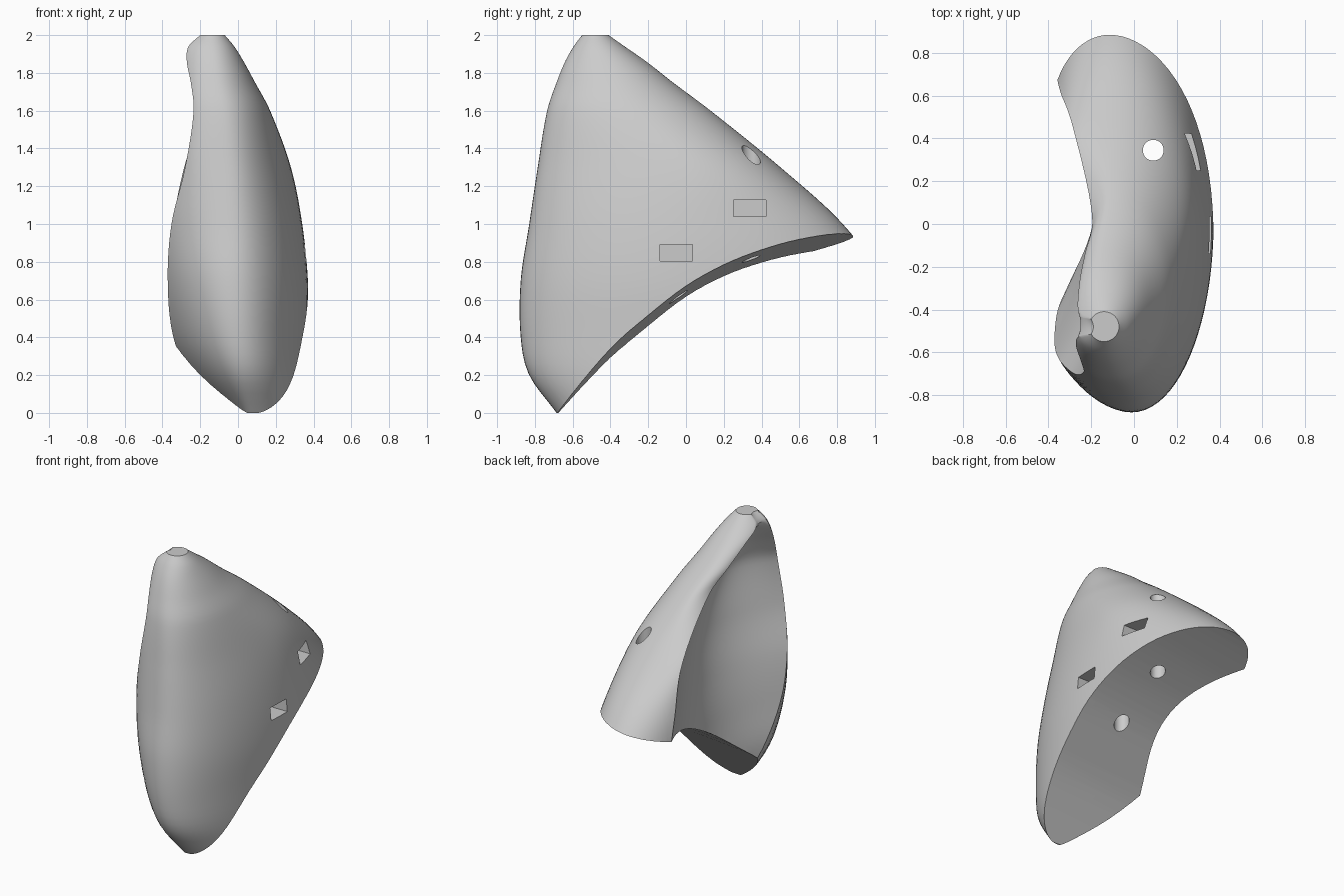
import bpy, bmesh, math

cube = bpy.data.objects.get("Cube")
if cube:
    bpy.data.objects.remove(cube, do_unlink=True)

grey = bpy.data.materials.new("plain_grey")
grey.use_nodes = True
colour = (0.6, 0.6, 0.6, 1)
grey.diffuse_color = colour
grey.node_tree.nodes["Principled BSDF"].inputs["Base Color"].default_value = colour

# Section keys: height, front lip, front point, widest point, rear point, rear lip, hollow depth
KEYS = [
    (0, -.05, -.3, .07, -.685, .37, 0, -.1, 1.1, -.3, .8, .1),
    (.2, -.25, -.26, .03, -.83, .37, 0, -.1, 1.1, -.36, .8, .17),
    (.4, -.342, -.36, 0, -.875, .37, 0, -.1, 1.1, -.37, .8, .18),
    (.7, -.372, -.53, -.02, -.875, .37, 0, -.09, 1.04, -.365, .72, .19),
    (1, -.352, -.63, -.03, -.83, .34, 0, -.09, .83, -.345, .62, .21),
    (1.3, -.28, -.7, -.05, -.785, .28, -.02, -.1, .5, -.285, .45, .2),
    (1.6, -.235, -.69, -.08, -.735, .17, -.28, -.11, .13, -.195, .03, .16),
    (1.75, -.25, -.635, -.11, -.685, .09, -.37, -.14, -.07, -.232, -.15, .14),
    (1.86, -.271, -.57, -.125, -.64, .03, -.42, -.15, -.21, -.257, -.29, .09),
    (1.94, -.262, -.53, -.135, -.595, -.02, -.46, -.145, -.325, -.258, -.42, .01),
    (2, -.2, -.515, -.14, -.55, -.07, -.48, -.14, -.41, -.2, -.445, .01),
]


def spline(keys, t):
    """Smooth interpolation of all columns against the first one."""
    i = max(k for k in range(len(keys) - 1) if keys[k][0] <= t or k == 0)
    a, b = keys[i], keys[i + 1]
    before, after = keys[max(i - 1, 0)], keys[min(i + 2, len(keys) - 1)]
    h = b[0] - a[0]
    u = (t - a[0]) / h
    row = []
    for c in range(1, len(a)):
        m = (b[c] - before[c]) / (b[0] - before[0]) * h
        n = (after[c] - a[c]) / (after[0] - a[0]) * h
        row.append((2*u**3 - 3*u*u + 1) * a[c] + (u**3 - 2*u*u + u) * m
                   + (3*u*u - 2*u**3) * b[c] + (u**3 - u*u) * n)
    return row


def arc(start, end, sweep, steps):
    """Elliptic arc that leaves start along x and turns by the sweep angle."""
    total = math.radians(sweep)
    pts = []
    for k in range(steps + 1):
        angle = total * k / steps
        fx = math.sin(angle) / math.sin(total)
        fy = (1 - math.cos(angle)) / (1 - math.cos(total))
        pts.append((start[0] + (end[0] - start[0]) * fx,
                    start[1] + (end[1] - start[1]) * fy))
    return pts


def section(z):
    values = spline(KEYS, z)
    depth = values.pop()
    lip, front, wide, rear, back_lip = zip(values[::2], values[1::2])
    pts = arc(front, lip, 60, 12)[:0:-1]
    pts += arc(front, wide, 90, 20)[:-1]
    pts += arc(rear, wide, 90, 20)[:0:-1]
    pts += arc(rear, back_lip, 60, 12)[:-1]
    # Hollow side between the two lips
    for k in range(24):
        t = k / 24
        x = back_lip[0] + (lip[0] - back_lip[0]) * t + depth * math.sin(math.pi * t)
        pts.append((x, back_lip[1] + (lip[1] - back_lip[1]) * t))
    return pts


def loft(name, rings):
    """Closed solid through a stack of rings."""
    bm = bmesh.new()
    loops = [[bm.verts.new(p) for p in ring] for ring in rings]
    n = len(loops[0])
    for lo, hi in zip(loops, loops[1:]):
        for k in range(n):
            j = (k + 1) % n
            bm.faces.new((lo[k], lo[j], hi[j], hi[k]))
    bm.faces.new(loops[0][::-1])
    bm.faces.new(loops[-1])
    bmesh.ops.recalc_face_normals(bm, faces=bm.faces)
    mesh = bpy.data.meshes.new(name)
    bm.to_mesh(mesh)
    bm.free()
    obj = bpy.data.objects.new(name, mesh)
    bpy.context.collection.objects.link(obj)
    return obj


def cut(target, cutter):
    mod = target.modifiers.new(cutter.name, 'BOOLEAN')
    mod.operation = 'DIFFERENCE'
    mod.solver = 'EXACT'
    mod.object = cutter
    cutter.hide_render = True
    bpy.context.view_layer.objects.active = target
    bpy.ops.object.modifier_apply(modifier=mod.name)
    bpy.data.objects.remove(cutter, do_unlink=True)


# Hollowed shell body
heights = [2 * math.sin(math.pi / 2 * k / 60) for k in range(61)]
body = loft("shell_body", [[(x, y, z) for x, y in section(z)] for z in heights])

# Curved, slightly tilted underside
UNDER = [(-1, -.4), (-.68, -.007), (-.4, .315), (-.2, .485),
         (0, .635), (.2, .745), (.4, .825), (.6, .887), (.9, .955), (1.3, 1)]
rings = []
for k in range(46):
    y = -1 + k * .05
    z = spline(UNDER, y)[0]
    tilt = .07 + .04 * y
    rings.append([(-.7, y, -.8), (.7, y, -.8), (.7, y, z + tilt), (-.7, y, z - tilt)])
cut(body, loft("underside_cutter", rings))


# Round holes, one right through and one blind
def rod(name, x, y, bottom, top, radius=.049):
    angles = [math.tau * k / 32 for k in range(32)]
    return loft(name, [[(x + radius * math.cos(a), y + radius * math.sin(a), z)
                        for a in angles] for z in (bottom, top)])


cut(body, rod("through_hole_cutter", .09, .345, .5, 1.8))
cut(body, rod("blind_hole_cutter", .07, -.04, .4, .85))

# Side slots
for name, y, z in (("rear_slot_cutter", .337, 1.083), ("front_slot_cutter", -.052, .848)):
    slot = [[(x, y + sy * .086, z + sz * .044)
             for sy, sz in ((-1, -1), (1, -1), (1, 1), (-1, 1))] for x in (.16, .6)]
    cut(body, loft(name, slot))

body.data.materials.clear()
body.data.materials.append(grey)
for face in body.data.polygons:
    face.material_index = 0
bpy.ops.object.select_all(action='DESELECT')
body.select_set(True)
bpy.context.view_layer.objects.active = body
bpy.ops.object.shade_smooth_by_angle(angle=math.radians(35))
